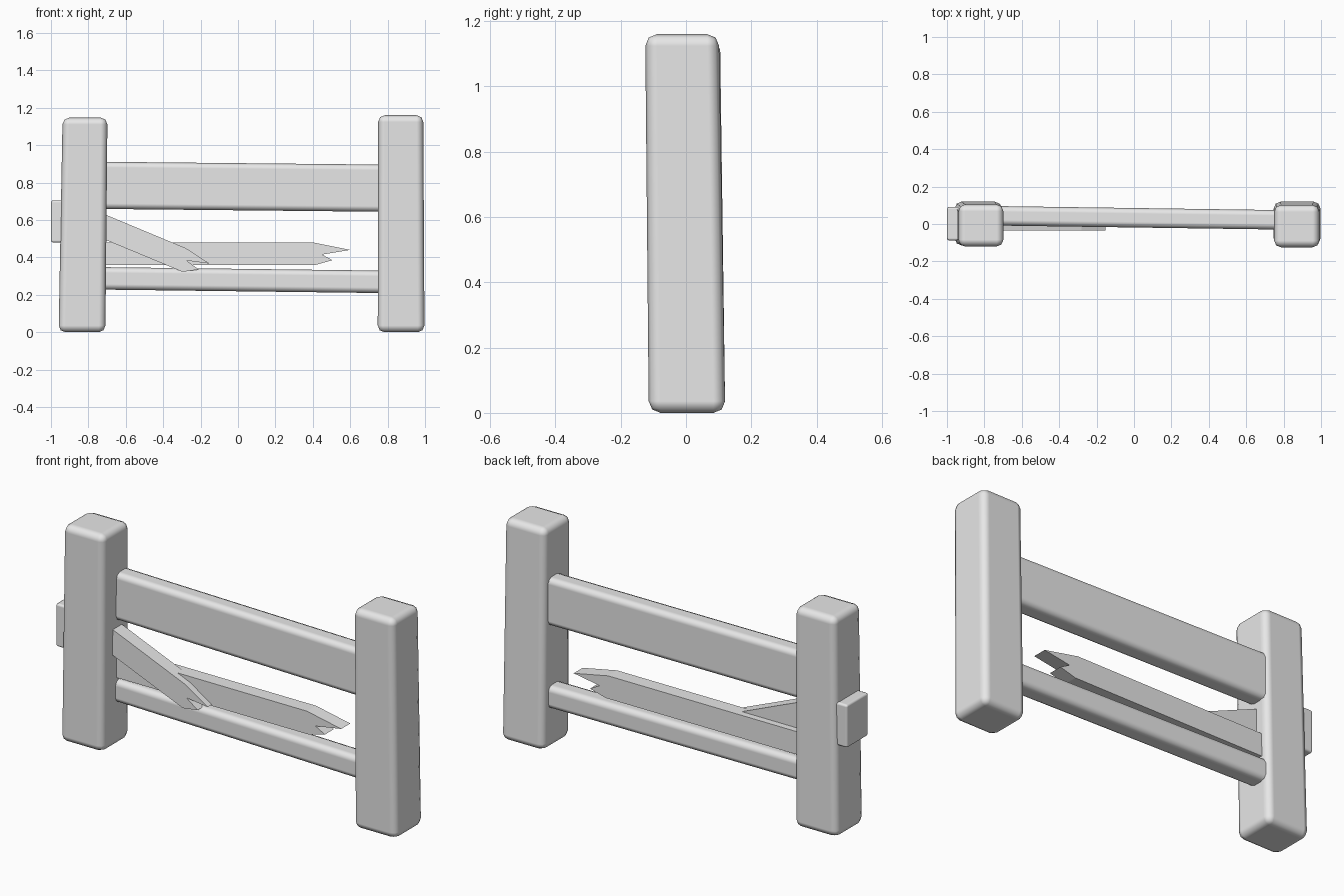
import bpy
import bmesh
from mathutils import Vector

old = bpy.data.objects.get("Cube")
if old:
    bpy.data.objects.remove(old, do_unlink=True)

GREY = (0.8, 0.8, 0.8, 1.0)
mat = bpy.data.materials.new("plain_grey")
mat.use_nodes = True
mat.diffuse_color = GREY
mat.node_tree.nodes["Principled BSDF"].inputs["Base Color"].default_value = GREY


def finish(name, bm, bevel=0.0):
    """Turn a bmesh into an object, with soft bevelled edges if asked."""
    bmesh.ops.recalc_face_normals(bm, faces=bm.faces[:])
    mesh = bpy.data.meshes.new(name)
    bm.to_mesh(mesh)
    bm.free()
    mesh.materials.append(mat)
    obj = bpy.data.objects.new(name, mesh)
    bpy.context.collection.objects.link(obj)
    if bevel:
        for poly in mesh.polygons:
            poly.use_smooth = True
        mod = obj.modifiers.new("soft_edges", "BEVEL")
        mod.width = bevel
        mod.segments = 2
        mod.limit_method = 'NONE'
        mod.harden_normals = True
    return obj


def beam(name, start, end, u, v, bevel, taper=1.0):
    """Four-sided bar between two centres; u and v are its half extents."""
    bm = bmesh.new()
    u, v = Vector(u), Vector(v)
    rings = []
    for centre, k in ((start, 1.0), (end, taper)):
        rings.append([bm.verts.new(Vector(centre) + (u * a + v * b) * k)
                      for a, b in ((-1, -1), (1, -1), (1, 1), (-1, 1))])
    low, high = rings
    bm.faces.new(low)
    bm.faces.new(high)
    for i in range(4):
        j = (i + 1) % 4
        bm.faces.new((low[i], low[j], high[j], high[i]))
    return finish(name, bm, bevel)


def plank(name, outline, front, back):
    """Flat-sided board cut to an x-z outline."""
    bm = bmesh.new()
    face = bm.faces.new([bm.verts.new((x, front, z)) for x, z in outline])
    out = bmesh.ops.extrude_face_region(bm, geom=[face])
    moved = [g for g in out["geom"] if isinstance(g, bmesh.types.BMVert)]
    bmesh.ops.translate(bm, verts=moved, vec=(0, back - front, 0))
    return finish(name, bm)


# Leaning posts
half_x, half_y = (0.125, 0, 0), (0, 0.117, 0)
beam("right_post", (-0.834, 0.003, 0), (-0.818, -0.008, 1.147),
     half_x, half_y, 0.036, 0.96)
beam("left_post", (0.872, 0.003, 0), (0.870, -0.012, 1.16),
     half_x, half_y, 0.036, 0.965)

# Whole rails
thick = (0, 0.052, 0)
beam("upper_rail", (-0.82, 0.045, 0.786), (0.87, 0.021, 0.769),
     thick, (0, 0, 0.126), 0.03)
beam("lower_rail", (-0.82, 0.045, 0.289), (0.87, 0.021, 0.268),
     thick, (0, 0, 0.06), 0.03)

# Snapped middle boards
plank("broken_board", [(-0.82, 0.36), (0.415, 0.36), (0.505, 0.385),
                       (0.45, 0.415), (0.60, 0.44), (0.40, 0.48),
                       (-0.82, 0.48)], 0.0, 0.075)
plank("fallen_board", [(-0.82, 0.54), (-0.297, 0.323), (-0.21, 0.335),
                       (-0.275, 0.383), (-0.152, 0.367), (-0.28, 0.45),
                       (-0.82, 0.675)], -0.035, 0.04)

# Stub of the rail on the far side of the post
beam("rail_stub", (-1.0, 0.002, 0.592), (-0.85, 0.002, 0.592),
     (0, 0.09, 0), (0, 0, 0.113), 0.012)
